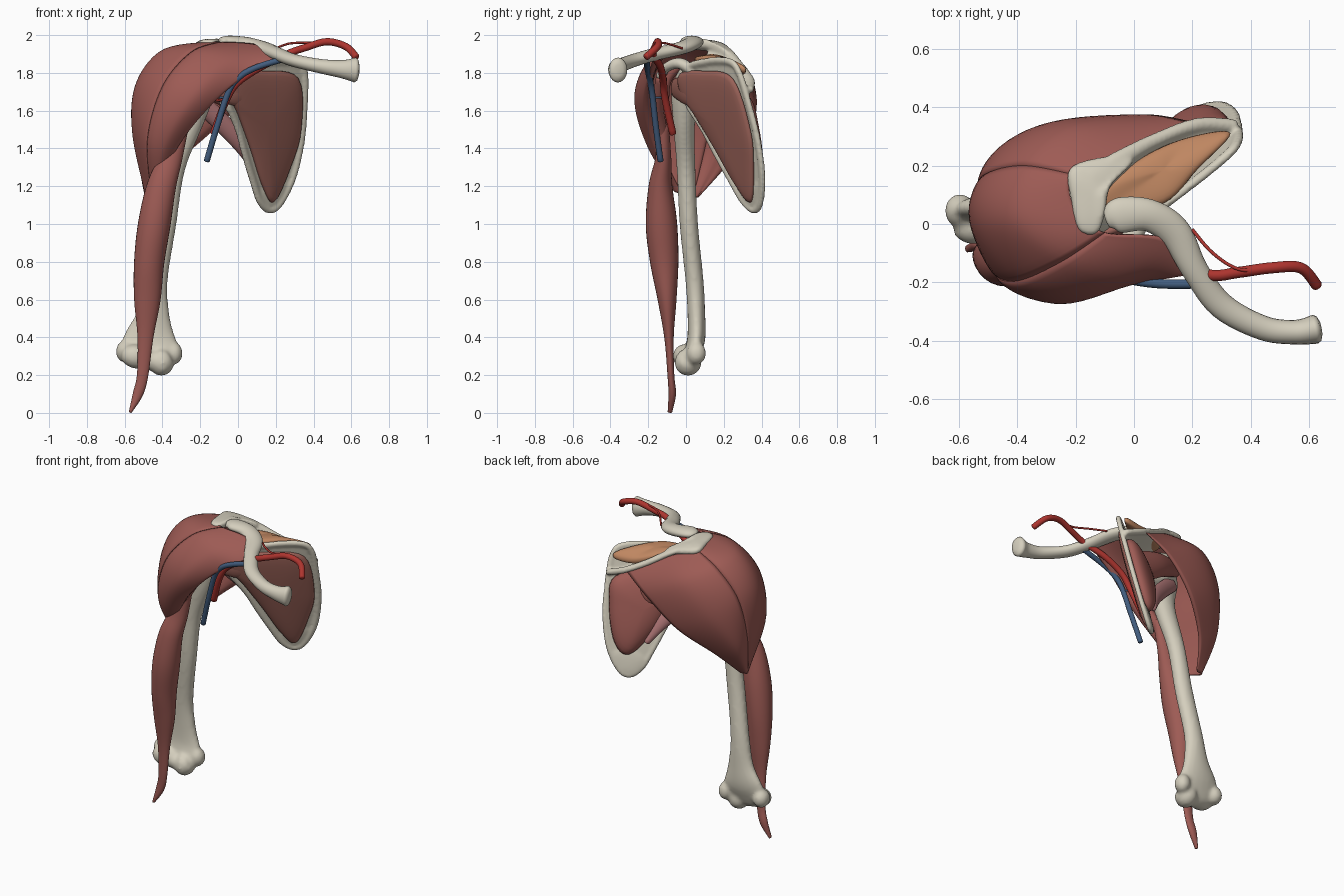
import bpy, bmesh, math
from mathutils import Vector

if "Cube" in bpy.data.objects:
    bpy.data.objects.remove(bpy.data.objects["Cube"])

COLORS = {"bone": (0.66, 0.62, 0.51), "muscle": (0.34, 0.105, 0.09), "deep": (0.33, 0.125, 0.1),
          "tan": (0.52, 0.24, 0.12), "pink": (0.45, 0.19, 0.19), "red": (0.42, 0.035, 0.028),
          "blue": (0.055, 0.11, 0.21)}
MATS = {}
for k, c in COLORS.items():
    MATS[k] = bpy.data.materials.new(k)
    MATS[k].diffuse_color = (*c, 1)


def build(name, verts, faces, mat):
    me = bpy.data.meshes.new(name)
    me.from_pydata([tuple(v) for v in verts], [], faces)
    bm = bmesh.new()
    bm.from_mesh(me)
    bmesh.ops.recalc_face_normals(bm, faces=bm.faces)
    bm.to_mesh(me)
    bm.free()
    me.polygons.foreach_set("use_smooth", [True] * len(me.polygons))
    me.materials.append(MATS[mat])
    ob = bpy.data.objects.new(name, me)
    bpy.context.collection.objects.link(ob)
    return ob


def spline(pts, n=6, closed=False):
    """Smooth curve through points of any dimension."""
    m, out = len(pts), []
    get = (lambda i: pts[i % m]) if closed else (lambda i: pts[max(0, min(m - 1, i))])
    for i in range(m if closed else m - 1):
        a, b, c, d = (get(i + k) for k in (-1, 0, 1, 2))
        for j in range(n):
            t = j / n
            out.append([0.5 * (2 * q + (r - p) * t + (2 * p - 5 * q + 4 * r - s) * t * t
                               + (3 * q - p - 3 * r + s) * t ** 3) for p, q, r, s in zip(a, b, c, d)])
    return out if closed else out + [list(pts[-1])]


def tube(name, pts, mat, ref=(0, 1, 0), r=None, sides=20):
    """Rounded tube; each point is x, y, z, side radius, radius towards ref."""
    if r:
        pts = [(*p, r, r) for p in pts]
    path = spline(pts)
    pos = [Vector(p[:3]) for p in path]
    rings = []
    for i, p in enumerate(path):
        tan = (pos[min(i + 1, len(pos) - 1)] - pos[max(i - 1, 0)]).normalized()
        side = tan.cross(Vector(ref)).normalized()
        up = side.cross(tan)
        end = -1 if i == 0 else 1 if i == len(pos) - 1 else 0
        new = [(pos[i], 1)]
        if end:
            e = min(p[3], p[4]) * end
            new += [(pos[i] + tan * e * 0.25, 0.85), (pos[i] + tan * e * 0.4, 0.45)]
        for o, s in (new[::-1] if end < 0 else new):
            rings.append([o + side * (p[3] * s * math.cos(a)) + up * (p[4] * s * math.sin(a))
                          for a in (2 * math.pi * k / sides for k in range(sides))])
    n = len(rings)
    faces = [(i * sides + k, i * sides + (k + 1) % sides, (i + 1) * sides + (k + 1) % sides, (i + 1) * sides + k)
             for i in range(n - 1) for k in range(sides)]
    faces += [tuple(range(sides)), tuple(range((n - 1) * sides, n * sides))]
    return build(name, [v for ring in rings for v in ring], faces, mat)


def pad(name, outline, normal, up, down, mat, power=1.0):
    """Closed outline domed on both sides along a normal."""
    edge = [Vector(p) for p in spline(outline, 6, True)]
    mid, nrm, m, K = sum(edge, Vector()) / len(edge), Vector(normal).normalized(), len(edge), 8
    verts = []
    for k in range(-K + 1, K):
        a = k / K * math.pi / 2
        h = abs(math.sin(a)) ** power * (up if k > 0 else -down)
        verts += [mid + (p - mid) * math.cos(a) + nrm * h for p in edge]
    R = 2 * K - 1
    faces = [(i * m + j, i * m + (j + 1) % m, (i + 1) * m + (j + 1) % m, (i + 1) * m + j)
             for i in range(R - 1) for j in range(m)]
    verts += [mid - nrm * down, mid + nrm * up]
    for j in range(m):
        faces += [(j, (j + 1) % m, R * m), ((R - 1) * m + j, (R - 1) * m + (j + 1) % m, R * m + 1)]
    return build(name, verts, faces, mat)


def slab(name, outer, inner, mat):
    """Closed solid between two matching grids of points."""
    w, h = len(outer), len(outer[0])
    idx = lambda s, c, t: s * w * h + c * h + t
    faces = [tuple(idx(s, c + i, t + j) for i, j in ((0, 0), (1, 0), (1, 1), (0, 1)))
             for s in (0, 1) for c in range(w - 1) for t in range(h - 1)]
    loop = [(c, 0) for c in range(w)] + [(w - 1, t) for t in range(1, h)]
    loop += [(c, h - 1) for c in range(w - 2, -1, -1)] + [(0, t) for t in range(h - 2, 0, -1)]
    for a, b in zip(loop, loop[1:] + loop[:1]):
        faces.append((idx(0, *a), idx(0, *b), idx(1, *b), idx(1, *a)))
    return build(name, [p for g in (outer, inner) for col in g for p in col], faces, mat)


def ball(name, c, r):
    bm = bmesh.new()
    bmesh.ops.create_uvsphere(bm, u_segments=24, v_segments=14, radius=1)
    vs = [[c[i] + v.co[i] * r[i] for i in range(3)] for v in bm.verts]
    fs = [[v.index for v in f.verts] for f in bm.faces]
    bm.free()
    return build(name, vs, fs, "bone")


def fuse(name, parts, voxel, smooth):
    """Merge overlapping parts into one smooth bone."""
    bpy.ops.object.select_all(action="DESELECT")
    for ob in parts:
        ob.select_set(True)
    bpy.context.view_layer.objects.active = parts[0]
    bpy.ops.object.join()
    ob = bpy.context.view_layer.objects.active
    ob.name = name
    mod = ob.modifiers.new("merge", "REMESH")
    mod.mode, mod.voxel_size, mod.use_smooth_shade = "VOXEL", voxel, True
    mod = ob.modifiers.new("soften", "SMOOTH")
    mod.factor, mod.iterations = 0.5, smooth


# Scapula blade lies in one slanted plane
FRONT = Vector((0.8, -1, -0.31)).normalized()


def blade(xz, off=0.0):
    return [tuple(Vector((x, 0.562 + 0.8 * x - 0.31 * z, z)) + FRONT * off) for x, z in xz]


rim = [(-0.05, 1.62), (0.0, 1.5), (0.035, 1.37), (0.08, 1.22), (0.115, 1.12), (0.165, 1.075), (0.22, 1.11), (0.29, 1.25),
       (0.335, 1.45), (0.35, 1.65), (0.35, 1.8), (0.31, 1.86), (0.16, 1.86), (0.0, 1.81)]
crest = [(0.345, 0.335, 1.71), (0.22, 0.34, 1.76), (0.08, 0.29, 1.83), (-0.05, 0.22, 1.91), (-0.14, 0.15, 1.95)]
base = blade([(0.34, 1.69), (0.22, 1.72), (0.1, 1.75), (0.02, 1.76), (-0.02, 1.75)])
web = [[Vector(a).lerp(Vector(b), t / 4) for t in range(5)] for a, b in zip(spline(crest), spline(base))]
shift = Vector((0, 0, 0.013))
scapula = [
    pad("blade", blade(rim), FRONT, 0.012, 0.012, "bone", 0.4),
    tube("border", [(*p, 0.02, 0.016) for p in blade(rim + rim[:1], 0.004)], "bone", FRONT),
    pad("lower_angle", blade([(0.1, 1.17), (0.12, 1.09), (0.17, 1.07), (0.23, 1.11), (0.27, 1.22), (0.18, 1.24)]),
        FRONT, 0.016, 0.018, "bone", 0.6),
    ball("glenoid", (-0.06, 0.04, 1.7), (0.05, 0.06, 0.1)),
    tube("coracoid", [(0.03, 0.05, 1.8, .04, .03), (0.0, -0.03, 1.85, .035, .03), (-0.05, -0.1, 1.83, .03, .025),
                      (-0.1, -0.14, 1.78, .025, .02)], "bone", (0, 0, 1)),
    tube("spine", [(*p, r, 0.02) for p, r in zip(crest, (0.024, 0.024, 0.024, 0.032, 0.05))], "bone", (0, 0, 1)),
    slab("spine_web", [[p + shift for p in c] for c in web], [[p - shift for p in c] for c in web], "bone"),
    pad("acromion", [(-0.22, 0.19, 1.94), (-0.215, 0.08, 1.95), (-0.19, -0.02, 1.955), (-0.13, -0.035, 1.955),
                     (-0.1, 0.03, 1.96), (-0.08, 0.13, 1.95), (0.0, 0.22, 1.9), (-0.1, 0.23, 1.92)],
        (0, 0, 1), 0.034, 0.025, "bone", 0.6)]
fuse("scapula", scapula, 0.009, 4)

# Clavicle
tube("clavicle", [(-.09, .02, 1.967, .035, .02), (-.05, .03, 1.968, .06, .029), (.05, .03, 1.955, .055, .034),
                  (.14, -.03, 1.93, .055, .034), (.21, -.16, 1.9, .045, .034), (.3, -.28, 1.865, .045, .034),
                  (.44, -.355, 1.835, .042, .038), (.55, -.37, 1.82, .042, .048), (.62, -.36, 1.815, .05, .066)],
     "bone", (0, 0, 1))

# Humerus
humerus = [
    tube("shaft", [(-.2, .03, 1.8, .06, .07), (-.22, .01, 1.7, .095, .09), (-.25, -.01, 1.55, .072, .06),
                   (-.335, 0, 1.3, .057, .05), (-.385, .015, 1, .059, .049), (-.435, .045, .7, .063, .048),
                   (-.45, .055, .52, .09, .047), (-.465, .055, .4, .14, .048), (-.47, .035, .32, .16, .044),
                   (-.47, .02, .27, .12, .037)], "bone"),
    ball("head", (-0.16, 0.06, 1.75), (0.11, 0.11, 0.11)),
    tube("trochlea", [(-.59, 0, .305, .05, .05), (-.55, -.01, .3, .064, .06), (-.49, 0, .285, .057, .054),
                      (-.455, 0, .275, .052, .05), (-.41, .01, .27, .075, .074), (-.375, .01, .285, .06, .06)], "bone"),
    ball("inner_epicondyle", (-0.34, 0.055, 0.315), (0.047, 0.052, 0.06)),
    ball("outer_epicondyle", (-0.595, 0.045, 0.325), (0.052, 0.058, 0.06))]
fuse("humerus", humerus, 0.012, 6)

# Deltoid: columns run from clavicle, round the acromion, to the spine; rows run to the insertion
cols = [[(.21, -.17, 1.89), (.03, -.2, 1.78), (-.15, -.22, 1.62), (-.31, -.17, 1.42), (-.43, -.07, 1.18)],
        [(.11, -.05, 1.95), (-.08, -.19, 1.86), (-.25, -.26, 1.67), (-.39, -.2, 1.42), (-.44, -.06, 1.17)],
        [(-.1, -.03, 1.965), (-.25, -.13, 1.91), (-.4, -.195, 1.73), (-.48, -.165, 1.45), (-.46, -.03, 1.16)],
        [(-.2, .05, 1.96), (-.4, .02, 1.91), (-.525, 0, 1.73), (-.545, 0, 1.47), (-.48, .01, 1.15)],
        [(-.21, .17, 1.94), (-.38, .2, 1.87), (-.51, .17, 1.69), (-.535, .11, 1.42), (-.49, .04, 1.14)],
        [(-.05, .24, 1.89), (-.22, .33, 1.79), (-.38, .3, 1.6), (-.49, .19, 1.37), (-.49, .06, 1.14)]]
cols.append([(.2, .35, 1.76), (.03, .375, 1.64), (-.17, .335, 1.46), (-.36, .2, 1.29), (-.45, .065, 1.14)])
rows = [spline(r, 8) for r in zip(*[spline(c, 8) for c in cols])]
grid = [[Vector(p) for p in c] for c in zip(*rows)]
core = Vector((-0.2, 0.05, 1.6))
for i, part in enumerate(("front", "middle", "rear")):
    outer, inner = [], []
    for u, col in enumerate(grid[i * 16:i * 16 + 17]):
        wave = [max(0, math.sin(math.pi * t / (len(col) - 1))) for t in range(len(col))]
        bulge = max(0, math.sin(math.pi * u / 16)) ** 0.6
        out = [(p - core).normalized() for p in col]
        outer.append([p + d * 0.014 * bulge * w for p, d, w in zip(col, out, wave)])
        inner.append([p - d * (0.012 + (0.012 + 0.045 * bulge) * w) for p, d, w in zip(col, out, wave)])
    slab("deltoid_" + part, outer, inner, "muscle")

# Biceps with its two upper tendons
tube("biceps", [(-.29, -.12, 1.52, .03, .03), (-.352, -.12, 1.35, .058, .042), (-.405, -.135, 1.2, .077, .063),
                (-.443, -.13, 1, .086, .083), (-.47, -.115, .8, .08, .075), (-.48, -.1, .6, .07, .05),
                (-.49, -.09, .4, .042, .025), (-.505, -.08, .2, .03, .018), (-.53, -.073, .1, .027, .02),
                (-.57, -.085, .005, .008, .012)], "muscle", sides=28)
tube("biceps_short_head", [(-.1, -.13, 1.77), (-.2, -.15, 1.63), (-.29, -.13, 1.5), (-.35, -.12, 1.37)], "muscle", r=0.03)
tube("biceps_long_head", [(-.2, -.03, 1.84), (-.26, -.1, 1.75), (-.29, -.11, 1.58), (-.35, -.12, 1.38)], "muscle", r=0.02)

# Shoulder blade muscles
pad("subscapularis", blade([(-0.03, 1.8), (0.12, 1.815), (0.31, 1.775), (0.322, 1.5), (0.265, 1.3), (0.18, 1.12), (0.12, 1.2),
                            (0.055, 1.4), (-0.01, 1.58), (-0.06, 1.7)], 0.016), FRONT, 0.035, 0.01, "deep", 0.7)
tube("subscapularis_tendon", [(0.06, 0.06, 1.7, .08, .02), (-0.03, 0.0, 1.71, .08, .03), (-0.18, -0.06, 1.72, .05, .02)], "deep")
pad("infraspinatus", blade([(0.32, 1.68), (0.325, 1.5), (0.27, 1.28), (0.19, 1.2), (0.09, 1.33), (0.02, 1.5), (-0.03, 1.65),
                            (0.1, 1.72)], -0.012), FRONT, 0.01, 0.085, "muscle", 0.8)
tube("infraspinatus_tendon", [(0.14, 0.24, 1.59, .1, .05), (-0.03, 0.2, 1.68, .08, .05), (-0.22, 0.13, 1.75, .05, .03)], "muscle")
pad("supraspinatus", [(0.33, 0.31, 1.82), (0.2, 0.3, 1.81), (0.05, 0.24, 1.85), (-0.1, 0.13, 1.88), (-0.09, 0.05, 1.87),
                      (0.1, 0.07, 1.87), (0.22, 0.19, 1.86)], (0, 0, 1), 0.035, 0.04, "tan", 0.7)
tube("teres_minor", [(0.09, 0.29, 1.29, .02, .02), (0.02, 0.22, 1.42, .045, .03), (-0.1, 0.15, 1.55, .05, .03),
                     (-0.22, 0.09, 1.66, .05, .03)], "pink")

# Vessels
tube("artery", [(.625, -.21, 1.885), (.57, -.15, 1.94), (.47, -.15, 1.965), (.36, -.165, 1.935), (.26, -.175, 1.9),
                (.12, -.135, 1.83), (0, -.12, 1.75), (-.06, -.11, 1.66), (-.13, -.07, 1.48)], "red", r=0.019)
tube("vein", [(.23, -.205, 1.87), (.1, -.205, 1.83), (.01, -.195, 1.78), (-.05, -.18, 1.7), (-.11, -.16, 1.52),
              (-.165, -.135, 1.335)], "blue", r=0.016)
branches = [("artery_upper_branch", "red", [(.47, -.155, 1.96), (.36, -.155, 1.96), (.27, -.1, 1.955), (.2, -.02, 1.93)]),
            ("artery_arm_branch", "red", [(-.05, -.11, 1.67), (-.1, -.12, 1.655), (-.15, -.1, 1.66), (-.22, -.1, 1.63)]),
            ("vein_arm_branch", "blue", [(-.06, -.175, 1.67), (-.09, -.13, 1.67), (-.15, -.11, 1.68)])]
for name, mat, pts in branches:
    tube(name, pts, mat, r=0.006, sides=10)

for m in bpy.data.materials:
    if m.users and not m.is_grease_pencil:
        m.use_nodes = True
        m.node_tree.nodes["Principled BSDF"].inputs["Base Color"].default_value = m.diffuse_color
